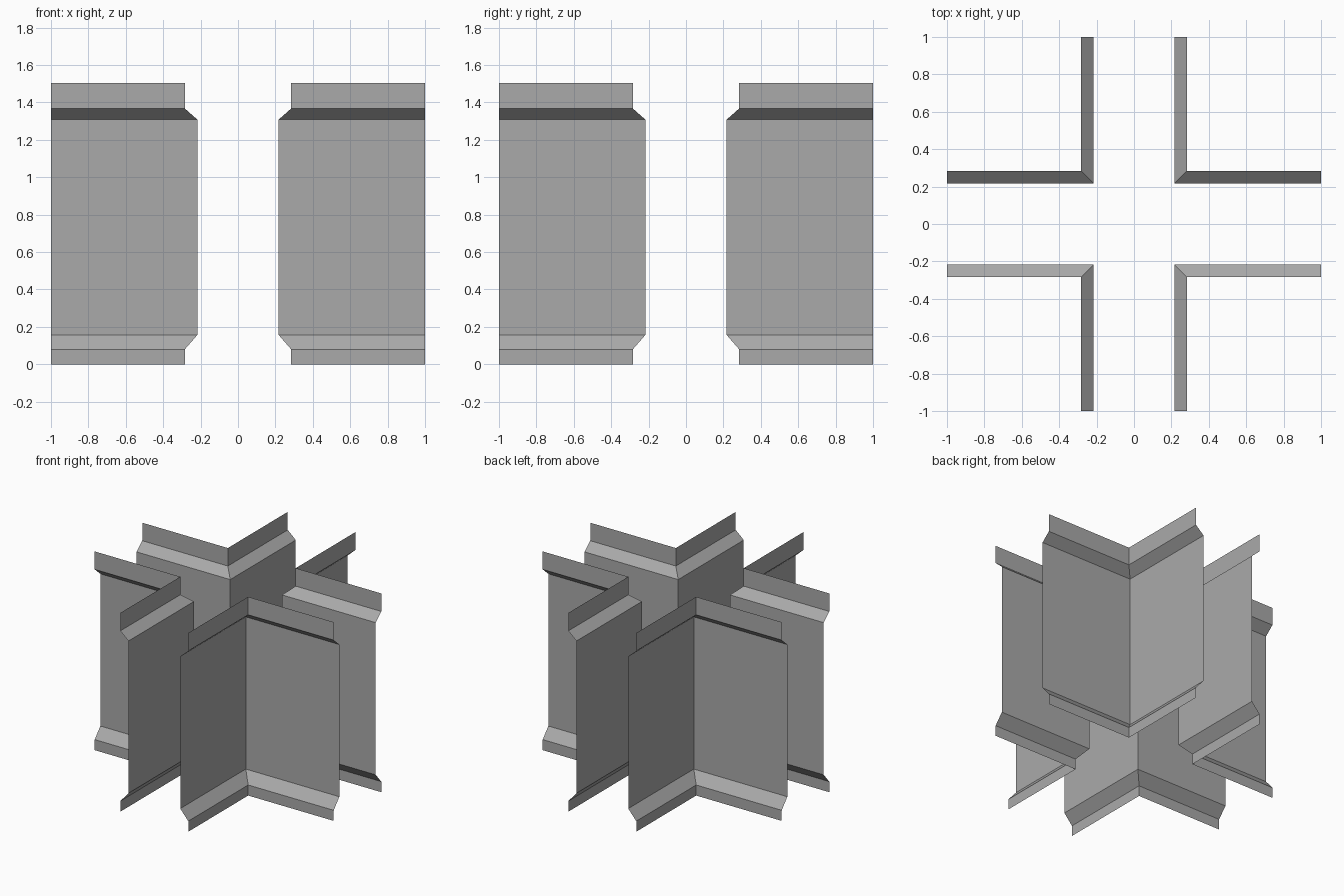
import bpy
import bmesh

cube = bpy.data.objects.get("Cube")
if cube:
    bpy.data.objects.remove(cube, do_unlink=True)

grey = bpy.data.materials.new("plain grey")
grey.use_nodes = True
colour = (0.4, 0.4, 0.4, 1)
grey.diffuse_color = colour
grey.node_tree.nodes["Principled BSDF"].inputs["Base Color"].default_value = colour

# Sheet profile: (distance from the centre plane, height)
INNER, OUTER, END = 0.217, 0.284, 1.0
PROFILE = [(OUTER, 0), (OUTER, 0.08), (INNER, 0.157),
           (INNER, 1.308), (OUTER, 1.367), (OUTER, 1.503)]


def corner_panel(name, sx, sy):
    """Bent sheet with two arms meeting at a mitred inner corner."""
    bm = bmesh.new()
    rows = []
    for d, z in PROFILE:
        path = [(END, d), (d, d), (d, END)]
        rows.append([bm.verts.new((sx * x, sy * y, z)) for x, y in path])
    for low, high in zip(rows, rows[1:]):
        for i in range(2):
            quad = [low[i], low[i + 1], high[i + 1], high[i]]
            # Keep every sheet facing the central passage
            bm.faces.new(quad if sx * sy < 0 else quad[::-1])
    mesh = bpy.data.meshes.new(name)
    bm.to_mesh(mesh)
    bm.free()
    mesh.materials.append(grey)
    obj = bpy.data.objects.new(name, mesh)
    bpy.context.collection.objects.link(obj)


# Four corner panels around the crossing
for side, sx in (("left", 1), ("right", -1)):
    for end, sy in (("front", -1), ("back", 1)):
        corner_panel(f"{end}_{side}_corner_panel", sx, sy)
